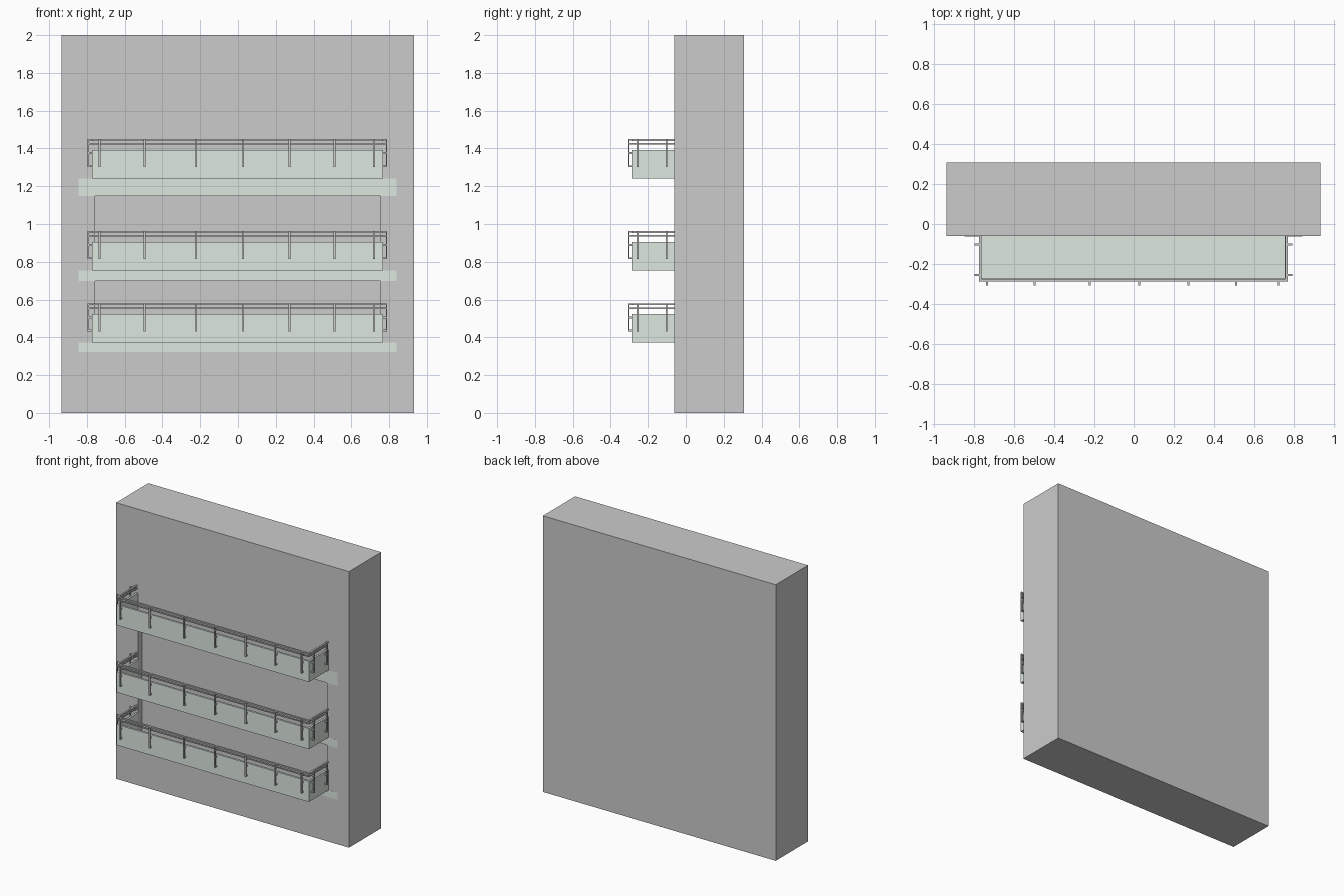
import bpy, bmesh

if "Cube" in bpy.data.objects:
    bpy.data.objects.remove(bpy.data.objects["Cube"])

CX = -0.003                      # centre line of the balconies
LEVELS = [(0.373, 0.322), (0.755, 0.697), (1.242, 1.147)]   # parapet base, slab underside
FRONT_POSTS = [-0.733, -0.496, -0.221, 0.028, 0.273, 0.510, 0.721]
SIDE_POSTS = [-0.254, -0.102]
WALL_Y = -0.061

green = bpy.data.materials.new("balcony_green")
green.diffuse_color = (0.73, 0.80, 0.745, 1)
green.use_nodes = True
green.node_tree.nodes["Principled BSDF"].inputs["Base Color"].default_value = green.diffuse_color


def add_box(bm, x0, x1, y0, y1, z0, z1):
    v = bmesh.ops.create_cube(bm, size=1)["verts"]
    bmesh.ops.scale(bm, vec=(x1 - x0, y1 - y0, z1 - z0), verts=v)
    bmesh.ops.translate(bm, vec=((x0 + x1) / 2, (y0 + y1) / 2, (z0 + z1) / 2), verts=v)


def finish(bm, name, mat=None):
    bmesh.ops.recalc_face_normals(bm, faces=bm.faces)
    me = bpy.data.meshes.new(name)
    bm.to_mesh(me)
    bm.free()
    ob = bpy.data.objects.new(name, me)
    if mat:
        me.materials.append(mat)
    bpy.context.collection.objects.link(ob)
    return ob


def u_shape(bm, half, y_front, width, z0, z1):
    """Three-sided band open toward the wall, extruded upward."""
    h, i, yf = half, half - width, y_front
    pts = [(-h, WALL_Y), (-h, yf), (h, yf), (h, WALL_Y),
           (i, WALL_Y), (i, yf + width), (-i, yf + width), (-i, WALL_Y)]
    face = bm.faces.new([bm.verts.new((CX + x, y, z0)) for x, y in pts])
    ext = bmesh.ops.extrude_face_region(bm, geom=[face])["geom"]
    bmesh.ops.translate(bm, vec=(0, 0, z1 - z0),
                        verts=[g for g in ext if isinstance(g, bmesh.types.BMVert)])


# Wall block with the two shallow openings
bm = bmesh.new()
add_box(bm, -0.935, 0.932, WALL_Y, 0.308, 0, 2)
wall = finish(bm, "wall_block")
for n in range(2):
    bm = bmesh.new()
    add_box(bm, -0.757, 0.755, -0.2, -0.02, LEVELS[n][0], LEVELS[n + 1][1])
    cutter = finish(bm, f"opening_cutter_{n}")
    cutter.hide_render = True
    cutter.hide_viewport = True
    cutter.display_type = 'WIRE'
    mod = wall.modifiers.new(f"opening_{n}", 'BOOLEAN')
    mod.object = cutter
    mod.operation = 'DIFFERENCE'
    mod.solver = 'EXACT'

for n, (base, under) in enumerate(LEVELS):
    # Floor slab flush with the wall face
    bm = bmesh.new()
    add_box(bm, -0.845, 0.84, WALL_Y - 0.0003, 0.05, under, base)
    finish(bm, f"floor_slab_{n}", green)

    # Parapet tray: rim plus thin floor
    bm = bmesh.new()
    u_shape(bm, 0.771, -0.286, 0.014, base, base + 0.150)
    add_box(bm, CX - 0.757, CX + 0.757, -0.272, WALL_Y, base, base + 0.008)
    finish(bm, f"parapet_{n}", green)

    # Handrails above the rim
    bm = bmesh.new()
    u_shape(bm, 0.771, -0.286, 0.012, base + 0.197, base + 0.207)
    u_shape(bm, 0.769, -0.284, 0.008, base + 0.178, base + 0.186)
    finish(bm, f"handrails_{n}")

    # Posts with arms reaching back to the parapet and rails
    bm = bmesh.new()
    lo, hi, t = base + 0.059, base + 0.207, 0.005
    arms = [(lo, lo + 0.009), (base + 0.128, base + 0.138),
            (base + 0.178, base + 0.186), (hi - 0.008, hi)]
    for x in FRONT_POSTS:
        add_box(bm, x - t, x + t, -0.308, -0.301, lo, hi)
        for a, b in arms:
            add_box(bm, x - t, x + t, -0.302, -0.280, a, b)
    for y in SIDE_POSTS:
        for s in (-1, 1):
            def side(d0, d1, a, b):
                xs = sorted((CX + s * d0, CX + s * d1))
                add_box(bm, xs[0], xs[1], y - t, y + t, a, b)
            side(0.786, 0.793, lo, hi)
            for a, b in arms:
                side(0.765, 0.787, a, b)
    finish(bm, f"railing_posts_{n}")
